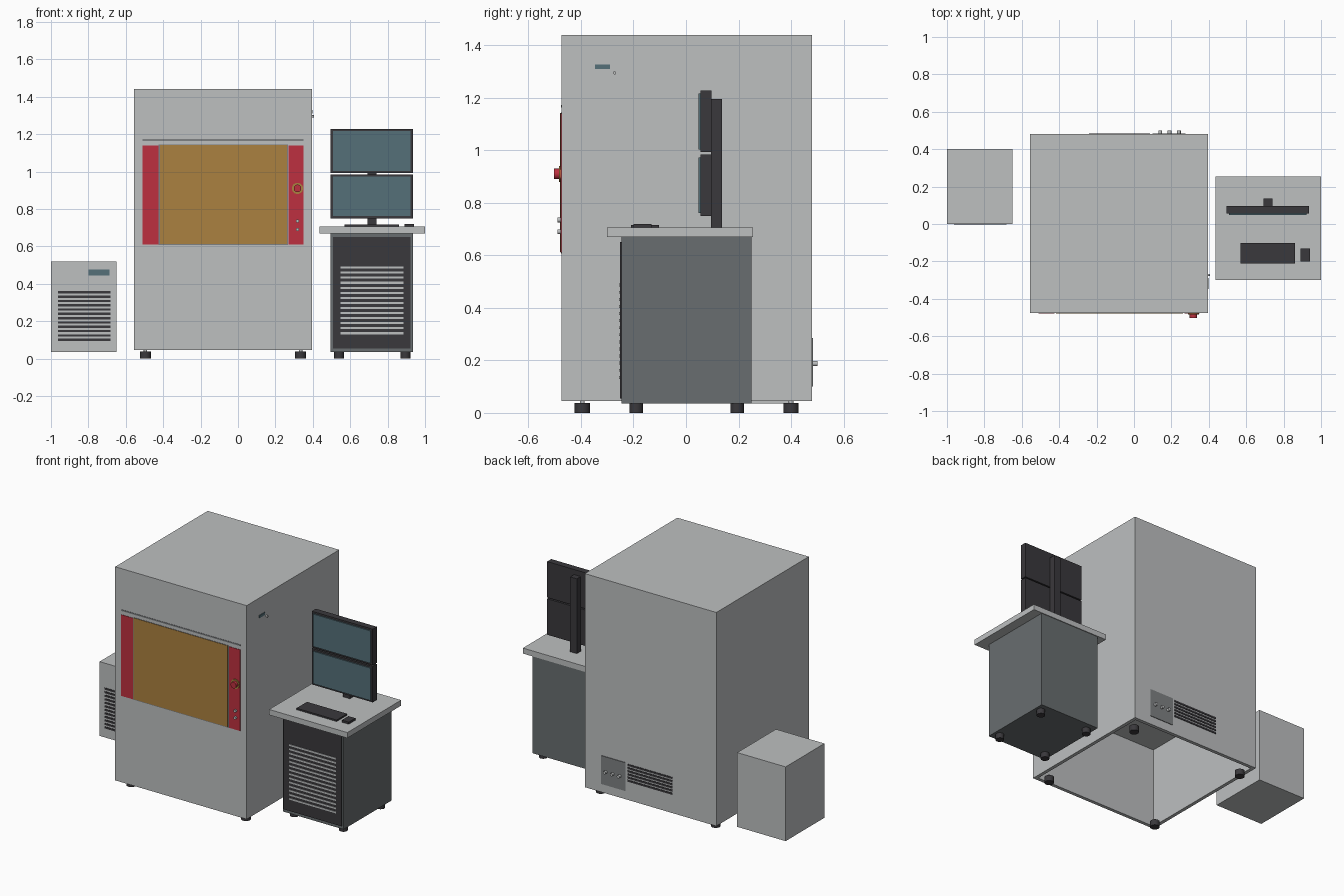
import bpy, bmesh
from mathutils import Matrix, Vector

cube = bpy.data.objects.get("Cube")
if cube:
    bpy.data.objects.remove(cube, do_unlink=True)


def material(name, *rgb):
    m = bpy.data.materials.new(name)
    m.use_nodes = True
    m.diffuse_color = (*rgb, 1)
    bsdf = next(n for n in m.node_tree.nodes if n.type == 'BSDF_PRINCIPLED')
    bsdf.inputs["Base Color"].default_value = (*rgb, 1)
    return m


BODY = material("light grey", .51, .525, .53)
DARK = material("graphite", .042, .040, .045)
MID = material("slate grey", .14, .155, .16)
PLATE = material("plate grey", .21, .22, .225)
AMBER = material("amber", .41, .22, .05)
RED = material("red", .51, .03, .05)
BLUE = material("screen blue", .09, .16, .19)


def finish(name, bm, mat, smooth=False):
    mesh = bpy.data.meshes.new(name)
    bm.to_mesh(mesh)
    bm.free()
    mesh.materials.append(mat)
    ob = bpy.data.objects.new(name, mesh)
    bpy.context.collection.objects.link(ob)
    if smooth:
        bpy.ops.object.select_all(action='DESELECT')
        ob.select_set(True)
        bpy.context.view_layer.objects.active = ob
        bpy.ops.object.shade_smooth_by_angle()


def add_box(bm, x, y, z):
    """Box from (min, max) ranges on each axis."""
    mid = Vector([sum(r) / 2 for r in (x, y, z)])
    size = [r[1] - r[0] for r in (x, y, z)]
    bmesh.ops.create_cube(bm, size=1, matrix=Matrix.Translation(mid) @ Matrix.Diagonal((*size, 1)))


def box(name, mat, x, y, z):
    bm = bmesh.new()
    add_box(bm, x, y, z)
    finish(name, bm, mat)


def slats(name, mat, x, y, z, count, thick):
    """Evenly spaced horizontal bars filling the z range."""
    bm = bmesh.new()
    step = (z[1] - z[0] - thick) / (count - 1)
    for i in range(count):
        low = z[0] + i * step
        add_box(bm, x, y, (low, low + thick))
    finish(name, bm, mat)


def cylinder(name, mat, center, radius, length, axis='Z'):
    bm = bmesh.new()
    turn = {'X': Matrix.Rotation(1.5708, 4, 'Y'), 'Y': Matrix.Rotation(1.5708, 4, 'X'),
            'Z': Matrix.Identity(4)}[axis]
    bmesh.ops.create_cone(bm, cap_ends=True, segments=24, radius1=radius, radius2=radius,
                          depth=length, matrix=Matrix.Translation(center) @ turn)
    finish(name, bm, mat, True)


# Main cabinet, hollow underneath up to the chamber floor
bm = bmesh.new()
add_box(bm, (-.555, .395), (-.475, .48), (.045, 1.44))
bm.normal_update()
bottom = min(bm.faces, key=lambda f: f.calc_center_median().z)
bmesh.ops.inset_region(bm, faces=[bottom], thickness=.032)
bottom = bmesh.ops.extrude_discrete_faces(bm, faces=[bottom])["faces"][0]
bmesh.ops.translate(bm, verts=bottom.verts, vec=(0, 0, .53))
finish("cabinet", bm, BODY)

# Cabinet feet
for x in (-.495, .335):
    for y in (-.395, .4):
        cylinder("cabinet_foot", DARK, (x, y, .019), .029, .038)
        cylinder("cabinet_foot_stem", BODY, (x, y, .044), .009, .016)

# Cabinet front: window, side panels, seam
box("window_frame", PLATE, (-.425, .268), (-.477, -.47), (.608, 1.145))
box("window", AMBER, (-.418, .261), (-.479, -.47), (.613, 1.143))
for side, x in (("right", (-.51, -.425)), ("left", (.27, .35))):
    box(side + "_front_panel", RED, x, (-.478, -.47), (.61, 1.14))
box("door_seam", PLATE, (-.51, .35), (-.477, -.47), (1.164, 1.173))

# Emergency stop and buttons
cylinder("stop_collar", AMBER, (.318, -.479, .91), .03, .01, 'Y')
cylinder("stop_knob", RED, (.318, -.488, .91), .02, .03, 'Y')
for z in (.735, .69):
    cylinder("front_button", BODY, (.318, -.482, z), .009, .014, 'Y')

# Side display and knob
box("side_display", BLUE, (.39, .399), (-.347, -.29), (1.31, 1.328))
cylinder("side_knob", BODY, (.399, -.272, 1.295), .006, .014, 'X')

# Cabinet back: connector plate and vent
box("connector_plate", PLATE, (.1, .275), (.475, .484), (.1, .285))
for x in (.14, .19, .24):
    cylinder("connector", BODY, (x, .49, .188), .01, .022, 'Y')
slats("back_vent", DARK, (-.24, .085), (.475, .483), (.165, .28), 6, .012)

# Cooling unit
box("cooler", BODY, (-1, -.65), (0, .4), (.035, .52))
box("cooler_display", BLUE, (-.8, -.688), (-.003, .005), (.445, .476))
slats("cooler_vent", DARK, (-.962, -.682), (-.003, .005), (.095, .36), 12, .012)

# Desk
box("desk_cabinet", MID, (.495, .935), (-.245, .25), (.035, .67))
box("desk_top", BODY, (.435, 1), (-.3, .255), (.67, .706))
box("desk_door", DARK, (.507, .923), (-.252, -.24), (.055, .65))
slats("desk_door_vent", BODY, (.547, .885), (-.255, -.245), (.13, .492), 14, .011)
for x in (.54, .895):
    for y in (-.19, .195):
        cylinder("desk_foot", DARK, (x, y, .018), .026, .036)

# Monitors on a pole
for name, z in (("lower", .75), ("upper", .993)):
    box(name + "_monitor", DARK, (.495, .935), (.055, .097), (z, z + .235))
    box(name + "_screen", BLUE, (.507, .923), (.048, .057), (z + .011, z + .223))
box("monitor_pole", DARK, (.693, .741), (.096, .137), (.706, 1.195))

# Keyboard and mouse
box("keyboard", DARK, (.57, .86), (-.21, -.102), (.704, .716))
box("mouse", DARK, (.89, .94), (-.2, -.132), (.704, .72))
